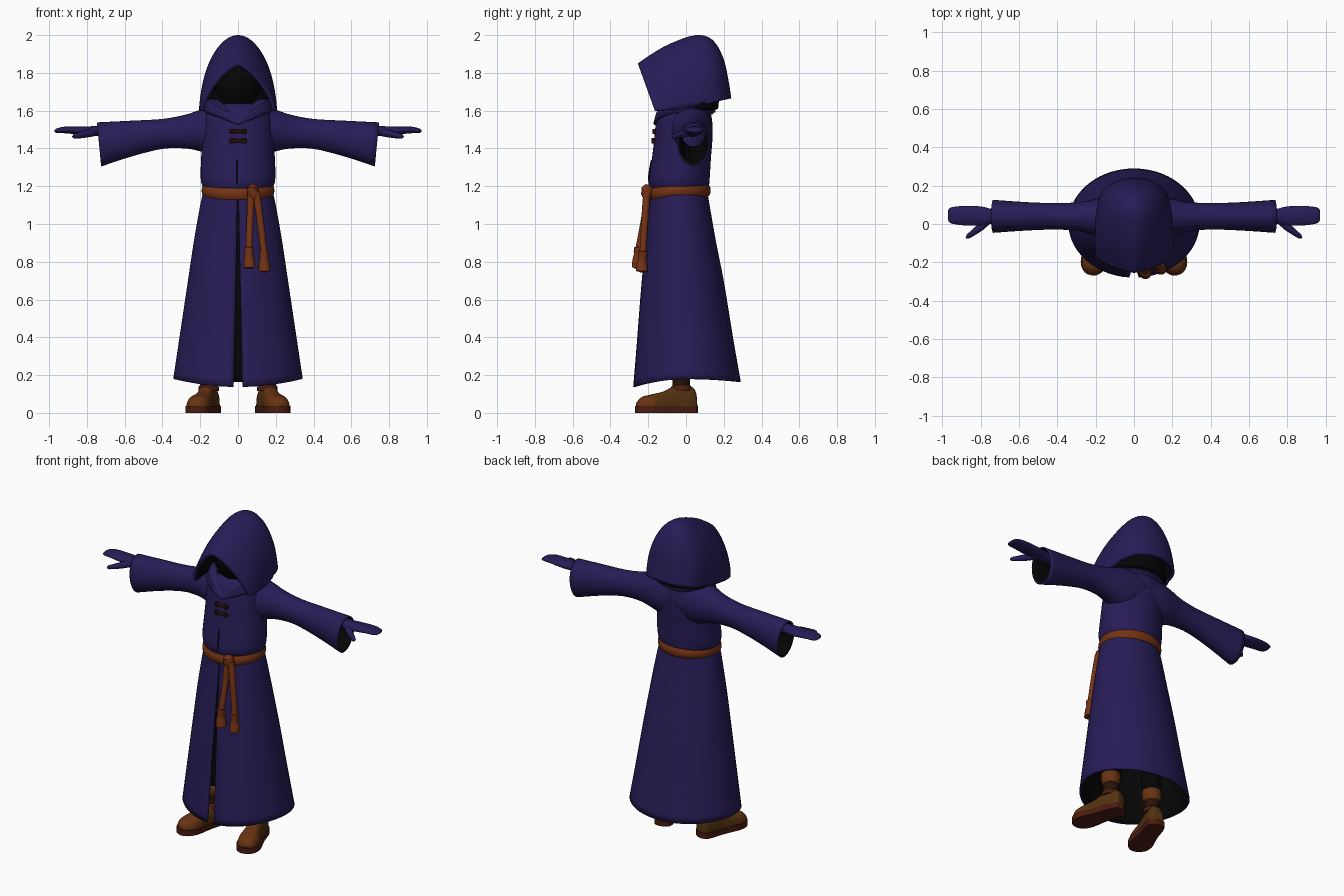
import bpy, bmesh, math
from mathutils import Vector, Matrix

if "Cube" in bpy.data.objects:
    bpy.data.objects.remove(bpy.data.objects["Cube"])

def mat(name, rgb):
    m = bpy.data.materials.new(name)
    m.diffuse_color = (*rgb, 1)
    m.use_nodes = True
    m.node_tree.nodes["Principled BSDF"].inputs["Base Color"].default_value = m.diffuse_color
    return m

PURPLE = mat("purple cloth", (0.0205, 0.0118, 0.094))
BLACK = mat("black lining", (0.0015, 0.0015, 0.0017))
ROPE = mat("orange brown rope", (0.175, 0.033, 0.007))
LEATHER = mat("brown leather", (0.140, 0.034, 0.006))
PANEL = mat("olive brown leather", (0.085, 0.032, 0.005))
SOLE = mat("dark red sole", (0.070, 0.012, 0.005))
TOGGLE = mat("dark brown trim", (0.020, 0.006, 0.002))

def smooth_rows(rows, n=4):
    """Catmull-Rom interpolation of tuples of numbers."""
    out = []
    for i in range(len(rows) - 1):
        p0, p1, p2, p3 = (rows[max(i - 1, 0)], rows[i], rows[i + 1], rows[min(i + 2, len(rows) - 1)])
        for k in range(n):
            t = k / n
            out.append(tuple(0.5 * (2 * b + (c - a) * t + (2 * a - 5 * b + 4 * c - d) * t * t
                                    + (3 * b - a - 3 * c + d) * t ** 3)
                             for a, b, c, d in zip(p0, p1, p2, p3)))
    return out + [tuple(rows[-1])]

def loft(name, rings, mats, closed=True, caps=True, thick=0, mirror=False, angle=50):
    """Skin a list of point rings; open shells get a lined thickness."""
    bm = bmesh.new()
    vs = [[bm.verts.new(p) for p in r] for r in rings]
    n = len(rings[0])
    for a, b in zip(vs, vs[1:]):
        for i in range(n if closed else n - 1):
            j = (i + 1) % n
            bm.faces.new((a[i], a[j], b[j], b[i]))
    if caps:
        bm.faces.new(vs[0][::-1])
        bm.faces.new(vs[-1])
    bm.normal_update()
    c = sum((v.co for v in bm.verts), Vector()) / len(bm.verts)
    if sum(f.normal.dot(f.calc_center_median() - c) * f.calc_area() for f in bm.faces) < 0:
        bmesh.ops.reverse_faces(bm, faces=bm.faces[:])
    me = bpy.data.meshes.new(name)
    bm.to_mesh(me)
    bm.free()
    ob = bpy.data.objects.new(name, me)
    bpy.context.collection.objects.link(ob)
    for m in mats:
        me.materials.append(m)
    bpy.context.view_layer.objects.active = ob
    ob.select_set(True)
    bpy.ops.object.shade_smooth_by_angle(angle=math.radians(angle))
    ob.select_set(False)
    if thick:
        s = ob.modifiers.new("lining", 'SOLIDIFY')
        s.thickness, s.offset, s.material_offset = thick, -1, 1
    if mirror:
        ob.modifiers.new("mirror", 'MIRROR')
    return ob

def level(z, w, yf, yb, n=40, cx=0):
    """Horizontal oval from front y to back y."""
    return [(cx + w * math.cos(a), (yf + yb) / 2 + (yb - yf) / 2 * math.sin(a), z)
            for a in (2 * math.pi * i / n for i in range(n))]

def tube(name, path, m, n=12, mirror=False):
    """Round tube along (x, y, z, radius) points."""
    rings = []
    for i, p in enumerate(path):
        d = Vector(path[min(i + 1, len(path) - 1)][:3]) - Vector(path[max(i - 1, 0)][:3])
        q = d.to_track_quat('Z', 'Y')
        rings.append([Vector(p[:3]) + q @ Vector((p[3] * math.cos(2 * math.pi * k / n),
                      p[3] * math.sin(2 * math.pi * k / n), 0)) for k in range(n)])
    return loft(name, rings, [m], mirror=mirror)

# Skirt with a front slit and a curved hem
skirt = [(1.19, .178, -.19, .11), (1.1, .20, -.195, .125), (.9, .235, -.215, .16), (.7, .265, -.235, .20),
         (.4, .31, -.26, .25), (.18, .343, -.28, .29)]
rings = []
for z, w, yf, yb in smooth_rows(skirt):
    drop = ((1.19 - z) / 1.01)
    g = (0.002 + 0.022 * drop ** 1.1) / w
    ring = []
    for i in range(57):
        a = -math.pi / 2 + g + (2 * math.pi - 2 * g) * i / 56
        s = math.sin(a)
        hem = (.042 if s < 0 else .015) * s * s * drop ** 3
        ring.append((w * math.cos(a), (yf + yb) / 2 + (yb - yf) / 2 * s, z - hem))
    rings.append(ring)
loft("robe_skirt", rings, [PURPLE, BLACK], closed=False, caps=False, thick=.01)

# Upper robe
torso = [(1.17, .165, -.17, .095), (1.2, .188, -.193, .12), (1.25, .198, -.195, .126), (1.35, .195, -.18, .132),
         (1.45, .19, -.168, .14), (1.53, .185, -.16, .14), (1.59, .17, -.145, .13), (1.63, .13, -.11, .11),
         (1.645, .08, -.07, .07)]
loft("robe_torso", [level(*r) for r in smooth_rows(torso)], [PURPLE])
loft("front_seam", [level(z, .003, y - .004, y + .02, 8, -.005)
                    for z, y in ((1.21, -.195), (1.25, -.197), (1.3, -.19), (1.34, -.182))], [BLACK])

# Wide sleeves: x, centre y, half depth, bottom, top
sleeve = [(.02, .02, .12, 1.37, 1.63), (.12, .025, .115, 1.36, 1.63), (.2, .033, .097, 1.385, 1.605),
          (.28, .038, .077, 1.40, 1.578), (.4, .04, .069, 1.398, 1.556), (.56, .04, .074, 1.36, 1.547),
          (.735, .04, .086, 1.305, 1.538)]
rings = [[(x + .012 * math.sin(a) * (x / .735) ** 3, cy + ry * math.cos(a), (b + t) / 2 + (t - b) / 2 * math.sin(a))
          for a in (2 * math.pi * i / 32 for i in range(32))] for x, cy, ry, b, t in smooth_rows(sleeve)]
loft("sleeve", rings, [PURPLE, BLACK], caps=False, thick=.008, mirror=True)

# Mitten-like hands with separate thumbs
palm = [(.60, .035, .03, 1.49, .03), (.72, .038, .036, 1.492, .028), (.79, .042, .048, 1.492, .025),
        (.85, .043, .052, 1.495, .021), (.91, .044, .049, 1.498, .018), (.95, .045, .043, 1.495, .014),
        (.966, .046, .034, 1.493, .009), (.972, .046, .022, 1.492, .004)]
rings = [[(x, cy + ry * math.cos(a), cz + rz * math.sin(a)) for a in (2 * math.pi * i / 20 for i in range(20))]
         for x, cy, ry, cz, rz in smooth_rows(palm)]
loft("hand", rings, [PURPLE], mirror=True)
tube("thumb", [(.76, .02, 1.485, .02), (.80, -.015, 1.478, .02), (.84, -.046, 1.469, .016),
               (.867, -.066, 1.464, .012), (.876, -.074, 1.462, .004)], PURPLE, mirror=True)

# Hood fanned from front lip to nape: top y, top z, base y, base z, half width, pointedness
hood = [(-.255, 1.85, -.165, 1.60, .200, 1.4), (-.19, 1.895, -.12, 1.60, .205, 1.24),
        (-.09, 1.952, -.07, 1.605, .206, 1.12), (.05, 2.0, .01, 1.615, .202, 1.06),
        (.14, 1.975, .06, 1.625, .197, 1.03), (.197, 1.88, .085, 1.635, .192, 1.0),
        (.225, 1.76, .095, 1.64, .188, .97), (.24, 1.665, .10, 1.635, .186, .95)]
rings = []
for ty, tz, by, bz, w, e in smooth_rows(hood):
    ring = []
    for i in range(33):
        a = math.pi * i / 32
        c, s = math.cos(a), max(math.sin(a), 0) ** e
        ring.append((w * math.copysign(abs(c) ** e, c), by + (ty - by) * s, bz + (tz - bz) * s))
    rings.append(ring)
loft("hood", rings, [PURPLE, BLACK], closed=False, caps=False, thick=.02)

# Cowl around the neck, dipping to a point at the chest
rings = []
for w, yf, yb, z, dip in ((.16, -.15, .14, 1.58, .055), (.184, -.168, .155, 1.60, .075), (.188, -.172, .155, 1.62, .09),
                          (.165, -.165, .14, 1.66, .105), (.115, -.13, .11, 1.665, .09)):
    ring = []
    for x, y, _ in level(0, w, yf, yb, 48):
        k = max(0, 1 - abs(x) / w) if y < 0 else 0
        ring.append((x, y, z - dip * k - (.03 * max(0, y) / yb if z > 1.61 else 0)))
    rings.append(ring)
loft("cowl", rings, [PURPLE], caps=False)

# Shadowed head, and the dark neck that fills the base of the hood
loft("head", [level(1.75 - .16 * math.cos(t), .125 * math.sin(t), -.01 - .125 * math.sin(t), -.01 + .13 * math.sin(t), 24)
              for t in (.03 + 3.08 * i / 14 for i in range(15))], [BLACK])
loft("neck_shadow", [level(1.595, .15, -.09, .13), level(1.61, .178, -.09, .17), level(1.70, .165, -.08, .18)], [BLACK])

# Toggle fasteners on the chest
for z, y in ((1.49, -.166), (1.44, -.171)):
    tube("toggle_cord", [(-.046, y, z, .009), (.046, y, z, .009)], TOGGLE, 8)
    for x in (-.03, .03):
        tube("toggle_knot", [(x, y - .003, z - .014, .009), (x, y - .003, z + .014, .009)], TOGGLE, 8)

# Belt: an oval band with a rounded section, lower at the front
rings = []
for i in range(48):
    a = 2 * math.pi * i / 48
    c, s = math.cos(a), math.sin(a)
    z = 1.177 - .018 * max(0, -s)
    rings.append([((.178 + .015 * math.cos(b)) * c, -.038 + (.154 + .015 * math.cos(b)) * s, z + .031 * math.sin(b))
                  for b in (2 * math.pi * k / 10 for k in range(10))])
loft("belt", rings + rings[:1], [ROPE], caps=False)

# Belt knot, hanging cords and tassels
tube("belt_knot", [(.078, -.2, 1.208, .014), (.078, -.205, 1.19, .031), (.08, -.205, 1.16, .034),
                   (.082, -.205, 1.132, .02)], ROPE)
for x0, x1, z1, y1 in ((.07, .058, .87, -.25), (.097, .138, .85, -.228)):
    cord = smooth_rows([(x0, -.206, 1.17, .02), (x0 * .6 + x1 * .4, -.216, 1.05, .019), (x1, y1, z1, .018)])
    tube("belt_cord", cord, ROPE)
    tube("tassel", [(x1, y1, z1 + .015, .012), (x1, y1, z1 + .005, .025), (x1, y1 - .002, z1 - .02, .025),
                    (x1, y1 - .003, z1 - .028, .022), (x1 + .001, y1 - .005, z1 - .06, .029),
                    (x1 + .002, y1 - .006, z1 - .1, .032), (x1 + .002, y1 - .006, z1 - .107, .02)], ROPE)

# Boots, turned outward: stations from heel to toe
TURN = Matrix.Translation((.15, 0, 0)) @ Matrix.Rotation(math.radians(17), 4, 'Z')
boot = [(.055, .022, .07), (.045, .042, .125), (.0, .05, .15), (-.06, .05, .145), (-.12, .056, .115),
        (-.19, .064, .098), (-.24, .054, .085), (-.268, .03, .06)]
rings = [[TURN @ Vector((w * math.copysign(abs(math.cos(a)) ** .8, math.cos(a)), y,
                         .03 + (h - .03) * max(math.sin(a), 0) ** .8)) for a in (math.pi * i / 16 for i in range(17))]
         for y, w, h in smooth_rows(boot)]
upper = loft("boot_upper", rings, [LEATHER, PANEL], mirror=True)
# Olive quarter panels on the sides and heel
for f in upper.data.polygons:
    if f.center.y > -.17 and (abs(f.normal.x) > .55 or f.normal.y > .6):
        f.material_index = 1
outline = [(y, w + .006) for y, w, h in smooth_rows([(.062, .01, 0)] + boot + [(-.278, .008, 0)], 3)]
edge = [(w, y) for y, w in outline] + [(-w, y) for y, w in reversed(outline)]
loft("boot_sole", [[TURN @ Vector((x, y, z)) for x, y in edge] for z in (0, .036)], [SOLE], mirror=True, angle=35)

# Boot collars, ankles, boot shafts and trouser legs
for name, m, rows in (("boot_collar", SOLE, ((.115, .054), (.14, .053), (.147, .046))),
                      ("ankle", TOGGLE, ((.12, .047), (.205, .045))),
                      ("boot_shaft", LEATHER, ((.195, .047), (.205, .054), (.26, .058), (.27, .05))),
                      ("trouser_leg", BLACK, ((.26, .055), (.60, .07), (.95, .075)))):
    loft(name, [level(z, r, -.025 - r, -.025 + r, 20, .155 - max(0, z - .3) * .12) for z, r in rows], [m], mirror=True)
